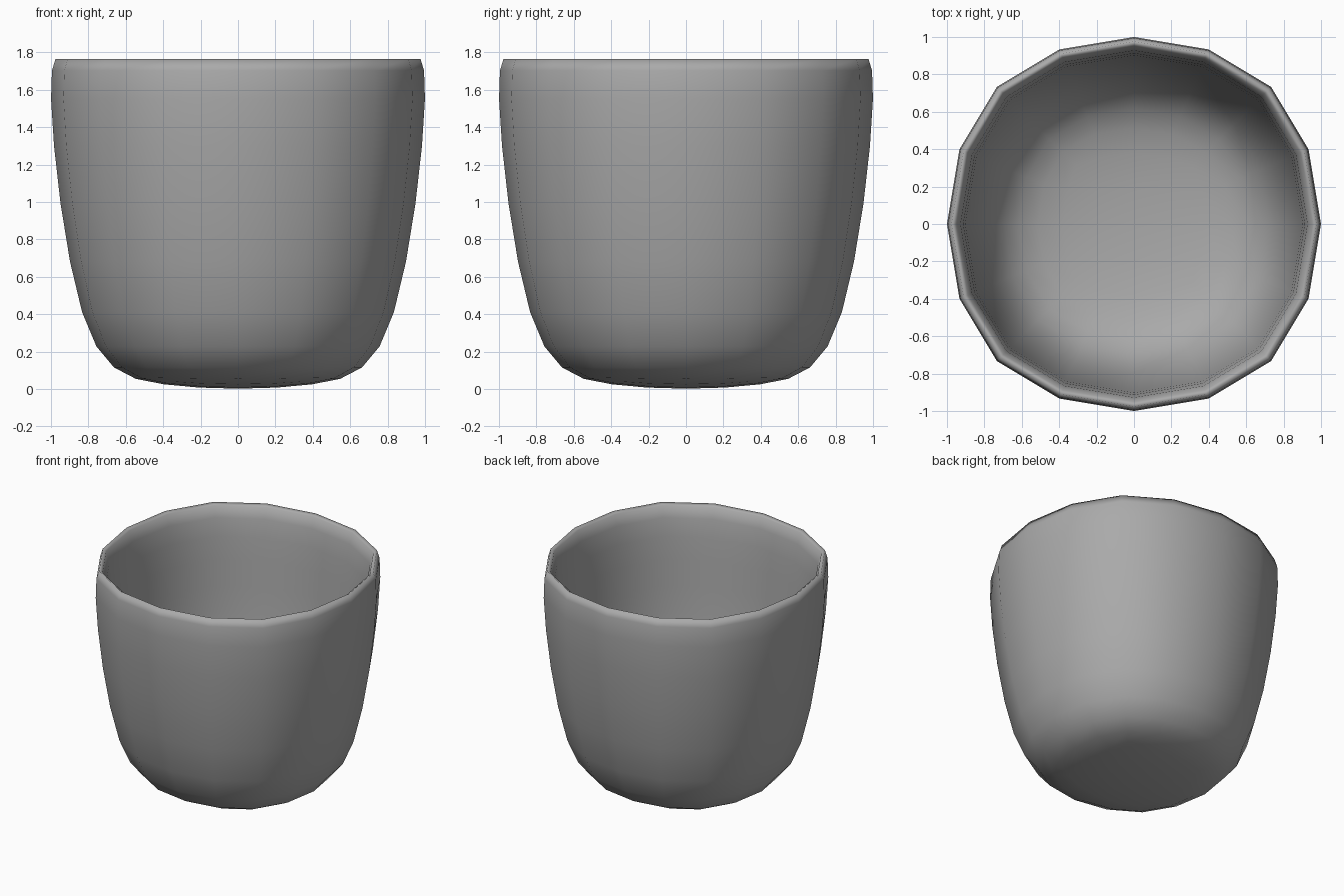
import bpy
import bmesh

cube = bpy.data.objects.get("Cube")
if cube:
    bpy.data.objects.remove(cube, do_unlink=True)

# Plain grey clay
clay = bpy.data.materials.new("grey_clay")
clay.use_nodes = True
colour = (0.4, 0.4, 0.4, 1.0)
clay.diffuse_color = colour
clay.node_tree.nodes["Principled BSDF"].inputs["Base Color"].default_value = colour

# Square cage rings (half width, height): up the outside, over the rim, down the inside
RINGS = [
    (0.52, -0.01), (0.92, 0.19), (1.122, 1.804),
    (0.967, 1.804), (0.957, 0.90), (0.84, 0.24), (0.50, 0.035),
]
CORNERS = [(-1, -1), (1, -1), (1, 1), (-1, 1)]

bm = bmesh.new()
loops = [[bm.verts.new((cx * half, cy * half, z)) for cx, cy in CORNERS]
         for half, z in RINGS]

# Walls between neighbouring rings
for low, high in zip(loops, loops[1:]):
    for i in range(4):
        j = (i + 1) % 4
        bm.faces.new((low[i], low[j], high[j], high[i]))

# Underside and inner floor
bm.faces.new(reversed(loops[0]))
bm.faces.new(loops[-1])
bmesh.ops.recalc_face_normals(bm, faces=bm.faces)
for face in bm.faces:
    face.smooth = True

mesh = bpy.data.meshes.new("cup_body")
bm.to_mesh(mesh)
bm.free()
mesh.materials.append(clay)
cup = bpy.data.objects.new("cup_body", mesh)
bpy.context.collection.objects.link(cup)

# Round the cage into a sixteen-sided cup
rounding = cup.modifiers.new("rounding", 'SUBSURF')
rounding.levels = 2
rounding.render_levels = 2
rounding.use_limit_surface = False
